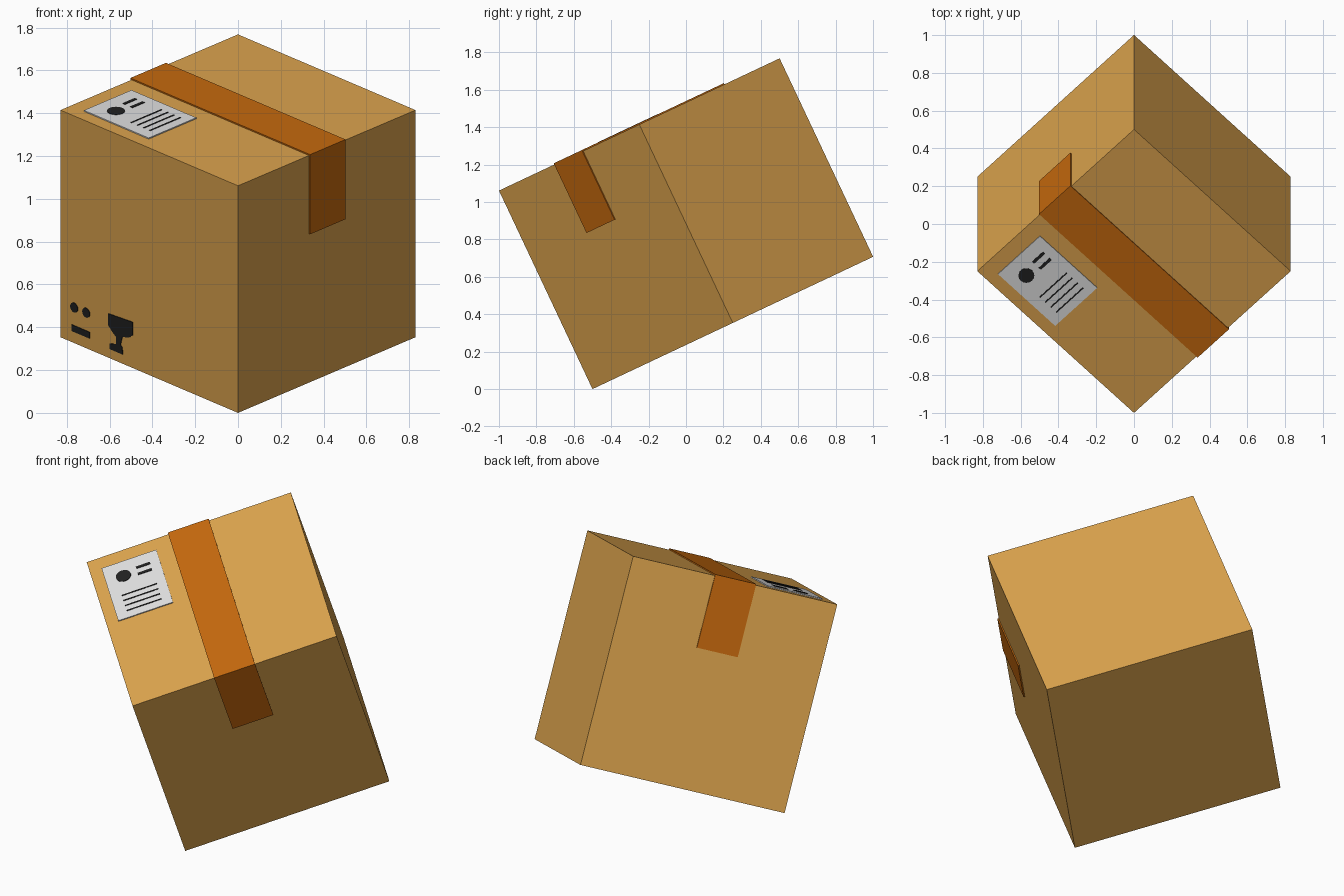
import bpy, bmesh, math
from mathutils import Matrix, Vector

if "Cube" in bpy.data.objects:
    bpy.data.objects.remove(bpy.data.objects["Cube"])

# Cube standing on one corner: spin 45 degrees, then lean forward
L = 1.173
TILT = math.asin(0.5 / L)
ROT = Matrix.Rotation(TILT, 4, 'X') @ Matrix.Rotation(math.radians(45), 4, 'Z')
PLACE = (Matrix.Translation((0, -0.5, 0)) @ ROT @ Matrix.Scale(L, 4))


def material(name, rgb):
    m = bpy.data.materials.new(name)
    m.diffuse_color = (*rgb, 1)
    m.use_nodes = True
    m.node_tree.nodes["Principled BSDF"].inputs["Base Color"].default_value = m.diffuse_color
    return m


CARD = material("cardboard", (0.72, 0.37, 0.075))
TAPE = material("brown tape", (0.56, 0.14, 0.004))
PAPER = material("white paper", (0.74, 0.74, 0.74))
INK = material("black ink", (0.015, 0.015, 0.015))


def prisms(name, outlines, axis, lo, hi, mat):
    """Extrude 2D outlines along a box axis (0, 1 or 2) from lo to hi."""
    bm = bmesh.new()
    for pts in outlines:
        base = []
        for p in pts:
            co = list(p)
            co.insert(axis, lo)
            base.append(bm.verts.new(co))
        face = bm.faces.new(base)
        out = bmesh.ops.extrude_face_region(bm, geom=[face])
        moved = [g for g in out["geom"] if isinstance(g, bmesh.types.BMVert)]
        step = Vector((0, 0, 0))
        step[axis] = hi - lo
        bmesh.ops.translate(bm, verts=moved, vec=step)
    bmesh.ops.recalc_face_normals(bm, faces=bm.faces)
    me = bpy.data.meshes.new(name)
    bm.to_mesh(me)
    bm.free()
    me.materials.append(mat)
    ob = bpy.data.objects.new(name, me)
    ob.matrix_world = PLACE
    bpy.context.collection.objects.link(ob)
    return ob


def rect(x0, x1, y0, y1):
    return [(x0, y0), (x1, y0), (x1, y1), (x0, y1)]


def disc(x, y, r, n=16):
    return [(x + r * math.cos(math.tau * i / n), y + r * math.sin(math.tau * i / n))
            for i in range(n)]


# Carton
prisms("carton", [rect(0, 1, 0, 1)], 2, 0, 1, CARD)

# Tape strip folded over the top and down two opposite sides
t, low = 0.006, 0.655
prisms("tape_strip", [[(-t, low), (0, low), (0, 1), (1, 1), (1, low), (1 + t, low),
                       (1 + t, 1 + t), (-t, 1 + t)]], 0, 0.4, 0.6, TAPE)

# Address label with printed marks
prisms("address_label", [rect(0.057, 0.325, 0.56, 0.925)], 2, 1, 1.005, PAPER)
lines = [rect(0.108, 0.28, b - 0.003, b + 0.003) for b in (0.605, 0.64, 0.675, 0.71)]
dashes = [rect(0.21, 0.279, b - 0.007, b + 0.007) for b in (0.811, 0.854)]
prisms("label_print", lines + dashes + [disc(0.143, 0.83, 0.036)], 2, 1.005, 1.007, INK)

# Handling marks on the left front side: upright mark and drinking glass
prisms("upright_mark", [disc(0.922, 0.157, 0.021), disc(0.854, 0.157, 0.021),
                        rect(0.834, 0.936, 0.05, 0.078)], 0, -0.003, 0, INK)
prisms("glass_mark", [[(0.73, 0.195), (0.73, 0.145), (0.70, 0.118), (0.685, 0.108),
                       (0.685, 0.075), (0.72, 0.066), (0.72, 0.042), (0.648, 0.042),
                       (0.65, 0.072), (0.66, 0.08), (0.65, 0.118), (0.61, 0.13),
                       (0.592, 0.145), (0.592, 0.203)]], 0, -0.003, 0, INK)
